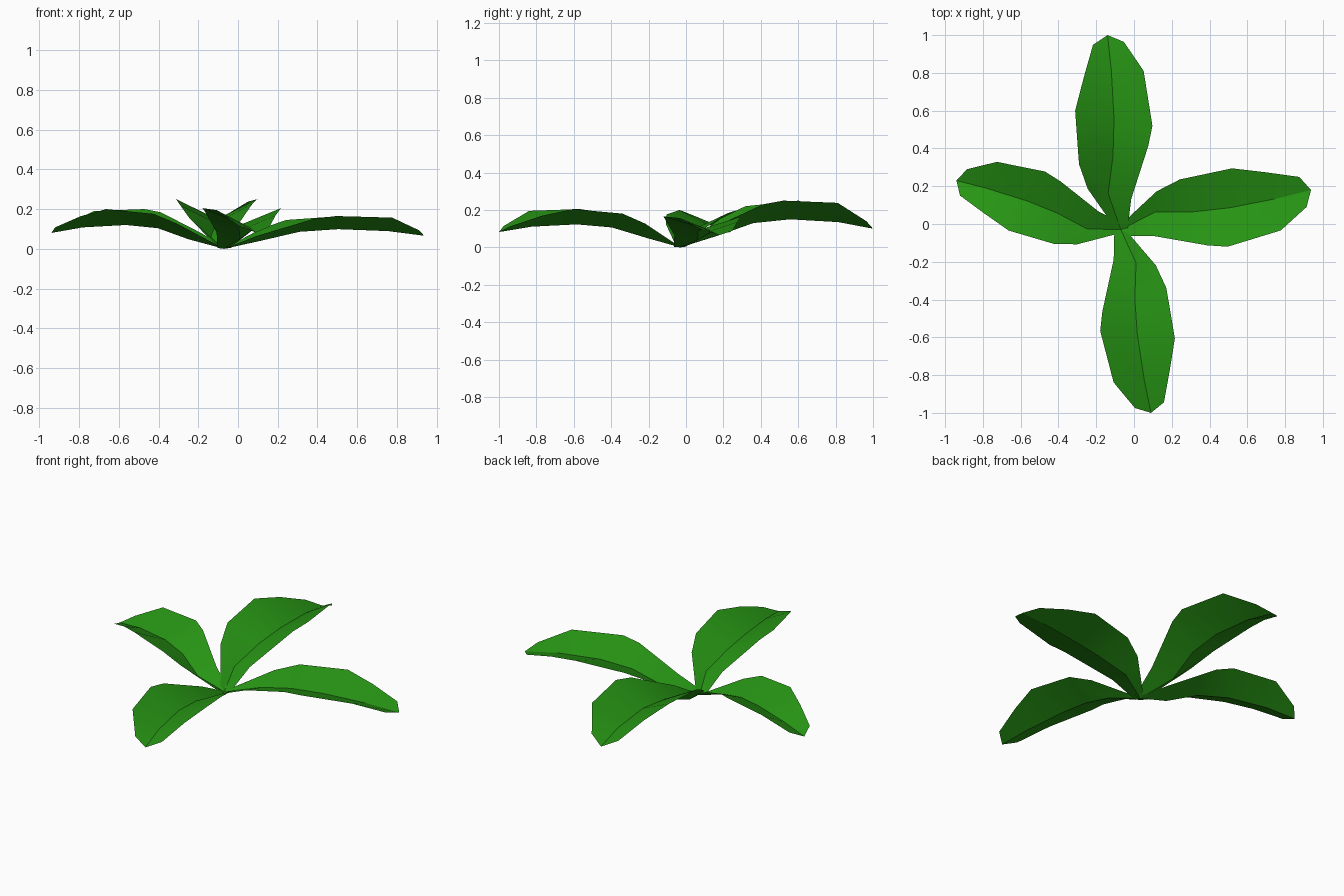
import bpy, bmesh, math
from mathutils import Vector, Matrix

cube = bpy.data.objects.get("Cube")
if cube:
    bpy.data.objects.remove(cube, do_unlink=True)

green = bpy.data.materials.new("leaf green")
green.use_nodes = True
colour = (0.02, 0.30, 0.007, 1)
green.diffuse_color = colour
green.node_tree.nodes["Principled BSDF"].inputs["Base Color"].default_value = colour

# One leaf of unit length along x: a kinked midrib and two raised edges
midrib = [(0, 0, 0), (.19, .052, .06), (.38, .014, .13),
          (.57, -.004, .15), (.82, -.007, .135), (1, 0, .1)]
left_edge = [(.03, .04, .02), (.22, .155, .155), (.35, .191, .22),
             (.625, .192, .25), (.79, .137, .205), (.955, .078, .135)]
right_edge = [(0, -.035, .005), (.153, -.064, .1), (.417, -.169, .23),
              (.52, -.198, .25), (.805, -.172, .238), (.96, -.081, .14)]


def add_leaf(name, base, tip, height):
    """Lay the leaf from base to tip in plan, scaling its height separately."""
    span = Vector(tip) - Vector(base)
    size = span.length
    place = (Matrix.Translation((*base, 0))
             @ Matrix.Rotation(math.atan2(span.y, span.x), 4, "Z")
             @ Matrix.Diagonal((size, size, height, 1)))
    bm = bmesh.new()
    left, mid, right = ([bm.verts.new(place @ Vector(p)) for p in row]
                        for row in (left_edge, midrib, right_edge))
    # Fill each half of the blade, facing up
    for a, b in ((right, mid), (mid, left)):
        for i in range(len(a) - 1):
            bm.faces.new((a[i], a[i + 1], b[i + 1], b[i]))
    mesh = bpy.data.meshes.new(name)
    bm.to_mesh(mesh)
    bm.free()
    mesh.materials.append(green)
    leaf = bpy.data.objects.new(name, mesh)
    bpy.context.collection.objects.link(leaf)
    # Smooth along the blade, with a crisp fold at the midrib
    bpy.ops.object.select_all(action="DESELECT")
    leaf.select_set(True)
    bpy.context.view_layer.objects.active = leaf
    bpy.ops.object.shade_smooth_by_angle(angle=math.radians(30))


# Four leaves fanned out from the crown
crown = (-.07, -.03)
add_leaf("back_leaf", crown, (-.14, 1), 1)
add_leaf("front_leaf", crown, (.09, -1), .82)
add_leaf("right_leaf", crown, (-.94, .23), .8)
add_leaf("left_leaf", crown, (.937, .18), .66)
